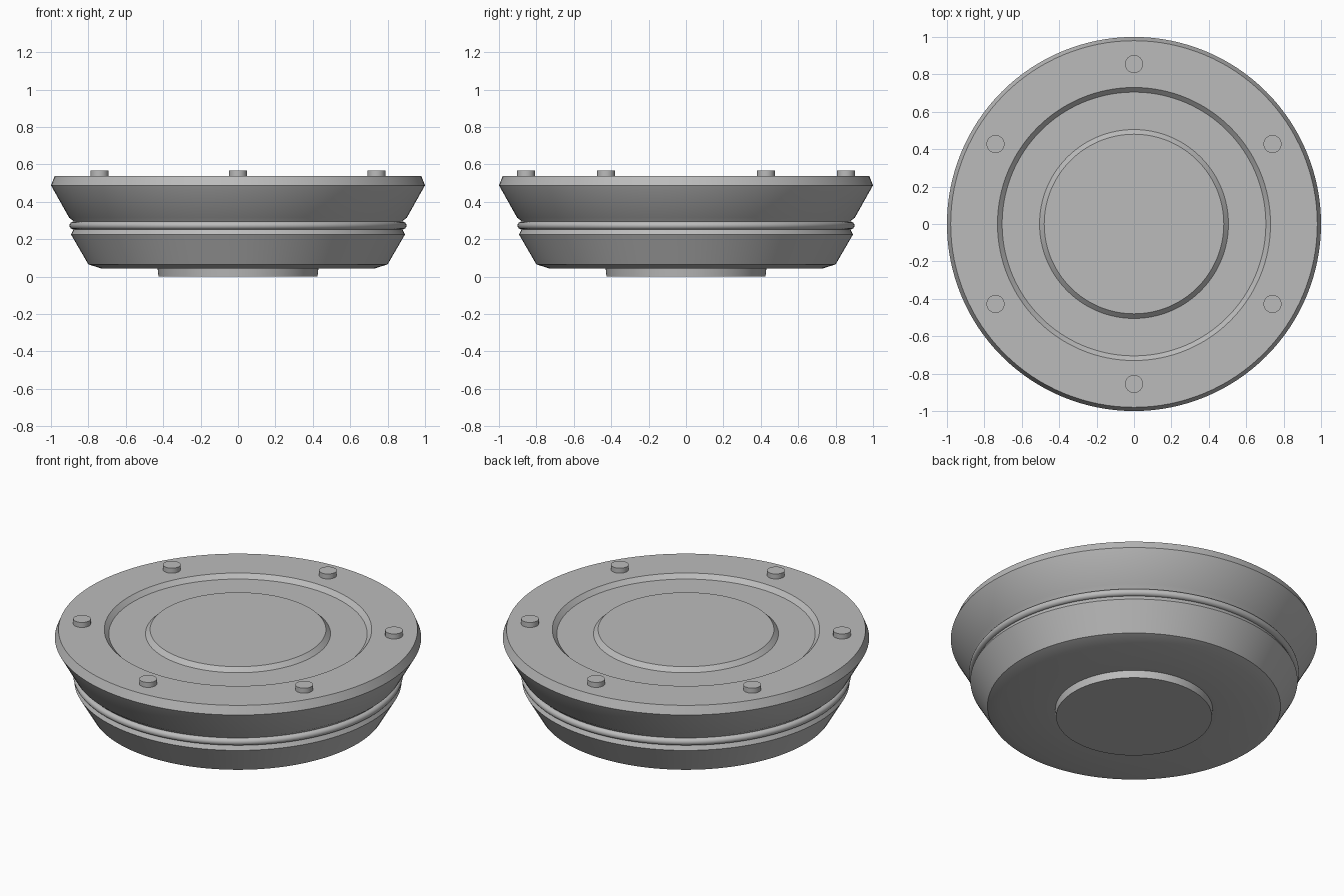
import bpy, bmesh, math

cube = bpy.data.objects.get("Cube")
if cube:
    bpy.data.objects.remove(cube, do_unlink=True)

grey = bpy.data.materials.new("plain_grey")
grey.use_nodes = True
colour = (0.5, 0.5, 0.5, 1)
grey.diffuse_color = colour
grey.node_tree.nodes["Principled BSDF"].inputs["Base Color"].default_value = colour


def finish(ob):
    ob.data.materials.append(grey)
    bpy.ops.object.select_all(action='DESELECT')
    ob.select_set(True)
    bpy.context.view_layer.objects.active = ob
    bpy.ops.object.shade_smooth_by_angle(angle=math.radians(30))


def lathe(name, profile, steps=128):
    """Spin a (radius, height) profile, listed bottom to top, about z."""
    bm = bmesh.new()
    verts = [bm.verts.new((r, 0, z)) for r, z in profile]
    edges = [bm.edges.new(pair) for pair in zip(verts, verts[1:])]
    bmesh.ops.spin(bm, geom=verts + edges, cent=(0, 0, 0), axis=(0, 0, 1),
                   angle=math.tau, steps=steps)
    bmesh.ops.remove_doubles(bm, verts=bm.verts, dist=0.0001)
    bmesh.ops.recalc_face_normals(bm, faces=bm.faces)
    mesh = bpy.data.meshes.new(name)
    bm.to_mesh(mesh)
    bm.free()
    ob = bpy.data.objects.new(name, mesh)
    bpy.context.collection.objects.link(ob)
    finish(ob)
    return ob


# Flared body with base plug, waist groove and recessed top ring
lathe("body", [
    (0, 0), (0.425, 0), (0.43, 0.043),
    (0.73, 0.043), (0.80, 0.065),
    (0.893, 0.225), (0.88, 0.25), (0.87, 0.273), (0.88, 0.297),
    (0.903, 0.315), (1.0, 0.488), (0.98, 0.537),
    (0.73, 0.537), (0.705, 0.512),
    (0.505, 0.512), (0.48, 0.537), (0, 0.537),
])

# Rounded seal ring seated in the waist groove
bpy.ops.mesh.primitive_torus_add(location=(0, 0, 0.273), major_radius=0.88,
                                 minor_radius=0.021, major_segments=128,
                                 minor_segments=16)
seal = bpy.context.object
seal.name = "seal_ring"
finish(seal)

# Six studs around the rim
for i in range(6):
    a = math.radians(30 + 60 * i)
    bpy.ops.mesh.primitive_cylinder_add(
        vertices=40, radius=0.048, depth=0.05,
        location=(0.855 * math.cos(a), 0.855 * math.sin(a), 0.542))
    stud = bpy.context.object
    stud.name = f"rim_stud_{i + 1}"
    finish(stud)
